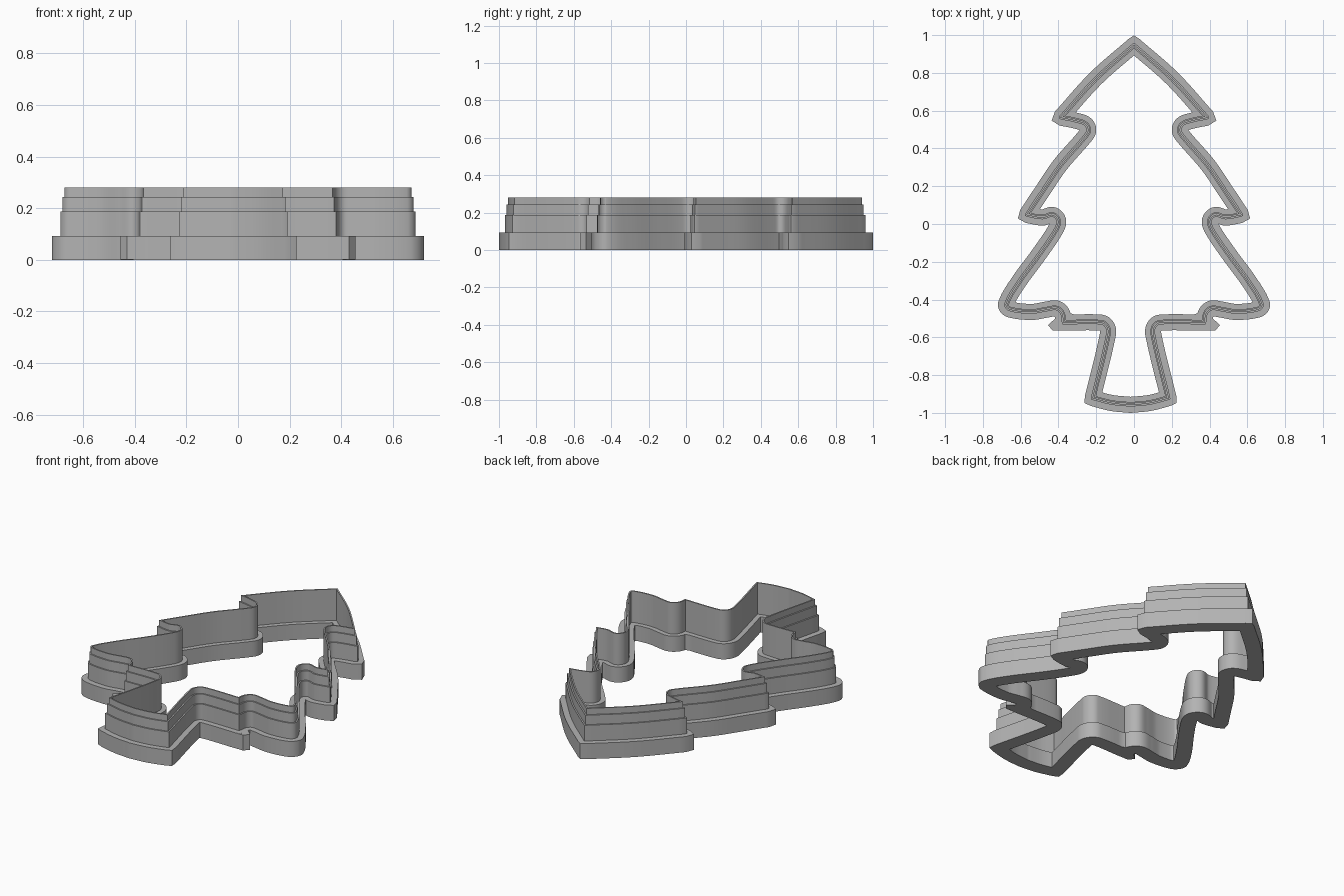
import bpy, bmesh, math
from mathutils import Vector
from mathutils.geometry import interpolate_bezier

cube = bpy.data.objects.get("Cube")
if cube:
    bpy.data.objects.remove(cube)

grey = bpy.data.materials.new("grey plastic")
grey.use_nodes = True
grey.diffuse_color = (0.45, 0.45, 0.45, 1)
grey.node_tree.nodes["Principled BSDF"].inputs["Base Color"].default_value = grey.diffuse_color

# Right half of the tree's wall line: smooth runs that meet at sharp corners
runs = [
    [(0, .945), (.2, .77), (.385, .565)],
    [(.385, .565), (.31, .55), (.255, .53), (.24, .495), (.26, .46),
     (.39, .31), (.485, .17), (.565, .05)],
    [(.565, .05), (.485, .037), (.43, .05), (.4, .02), (.41, -.025),
     (.5, -.16), (.61, -.31), (.675, -.425), (.655, -.45), (.54, -.463),
     (.46, -.45), (.41, -.445), (.38, -.47), (.37, -.52)],
    [(.37, -.52), (.155, -.52), (.125, -.54), (.117, -.58), (.198, -.92)],
    [(.198, -.92), (.1, -.945), (0, -.955)],
]


def smooth_run(coords, steps=8):
    """Smooth curve through a few points."""
    pts = [Vector((x, y, 0)) for x, y in coords]
    last = len(pts) - 1
    tangent = [(pts[min(i + 1, last)] - pts[max(i - 1, 0)]).normalized() for i in range(last + 1)]
    out = []
    for i in range(last):
        a, b = pts[i], pts[i + 1]
        reach = (b - a).length / 3
        out += interpolate_bezier(a, a + tangent[i] * reach, b - tangent[i + 1] * reach, b, steps + 1)[:-1]
    return out


def lean(p):
    """The trunk sits slightly off centre."""
    trunk = abs(p.x) < .25 and p.y < -.5
    return Vector((p.x - (.018 if trunk else 0), p.y))


half = [p for run in runs for p in smooth_run(run)]
half.append(Vector((0, -.955, 0)))
mirrored = [Vector((-p.x, p.y, 0)) for p in reversed(half[1:-1])]
wall_line = [lean(p) for p in half + mirrored]
count = len(wall_line)


def distance_to_line(p):
    best = 9.0
    for i in range(count):
        a, b = wall_line[i - 1], wall_line[i]
        ab = b - a
        t = max(0, min(1, (p - a).dot(ab) / ab.length_squared))
        best = min(best, (a + ab * t - p).length)
    return best


def offset(d):
    """Wall line moved outward by d, with overlapping bits removed."""
    raw = []
    for i, p in enumerate(wall_line):
        d1 = (p - wall_line[i - 1]).normalized()
        d2 = (wall_line[(i + 1) % count] - p).normalized()
        n1, n2 = Vector((-d1.y, d1.x)), Vector((-d2.y, d2.x))
        n = (n1 + n2).normalized()
        miter = 1 / max(n.dot(n1), .2)
        opens = (d1.x * d2.y - d1.y * d2.x) * d < 0
        if opens:
            miter = min(miter, 1.2)
        corner = p + n * d * miter
        if n1.dot(n2) > .97:
            raw.append(corner)
        else:
            raw += [p + n1 * d, corner, p + n2 * d]
    loop = []
    for p in raw:
        if distance_to_line(p) > abs(d) - .0004 and (not loop or (p - loop[-1]).length > .001):
            loop.append(p)
    if (loop[0] - loop[-1]).length < .001:
        loop.pop()
    return loop


def prism(name, loops, z0, z1):
    """Solid between z0 and z1; a second loop makes a hole."""
    bm = bmesh.new()
    edges = []
    for loop in loops:
        verts = [bm.verts.new((p[0], p[1], z0)) for p in loop]
        edges += [bm.edges.new((verts[i - 1], verts[i])) for i in range(len(verts))]
    bmesh.ops.triangle_fill(bm, edges=edges, use_beauty=True, use_dissolve=False)
    top = bmesh.ops.extrude_face_region(bm, geom=bm.faces[:])["geom"]
    moved = [g for g in top if isinstance(g, bmesh.types.BMVert)]
    bmesh.ops.translate(bm, verts=moved, vec=(0, 0, z1 - z0))
    bmesh.ops.recalc_face_normals(bm, faces=bm.faces[:])
    mesh = bpy.data.meshes.new(name)
    bm.to_mesh(mesh)
    bm.free()
    mesh.materials.append(grey)
    obj = bpy.data.objects.new(name, mesh)
    bpy.context.collection.objects.link(obj)
    bpy.ops.object.select_all(action='DESELECT')
    obj.select_set(True)
    bpy.context.view_layer.objects.active = obj
    bpy.ops.object.shade_smooth_by_angle(angle=math.radians(30))


# Wide grip flange
prism("base_flange", [offset(.045), offset(-.04)], 0, .093)

# Cutting wall, thinner with each step up
inner = offset(-.012)
for name, d, z0, z1 in [("lower_wall", .012, .093, .187),
                        ("middle_wall", .004, .187, .243),
                        ("cutting_edge", -.004, .243, .28)]:
    prism(name, [offset(d), inner], z0, z1)

# Small pointed tabs under the lowest branches
for side, s in (("left", 1), ("right", -1)):
    tab = [(.4, -.485), (.455, -.535), (.43, -.565), (.36, -.565), (.37, -.52)]
    prism(side + "_tab", [[(x * s, y) for x, y in tab]], .0005, .0925)
